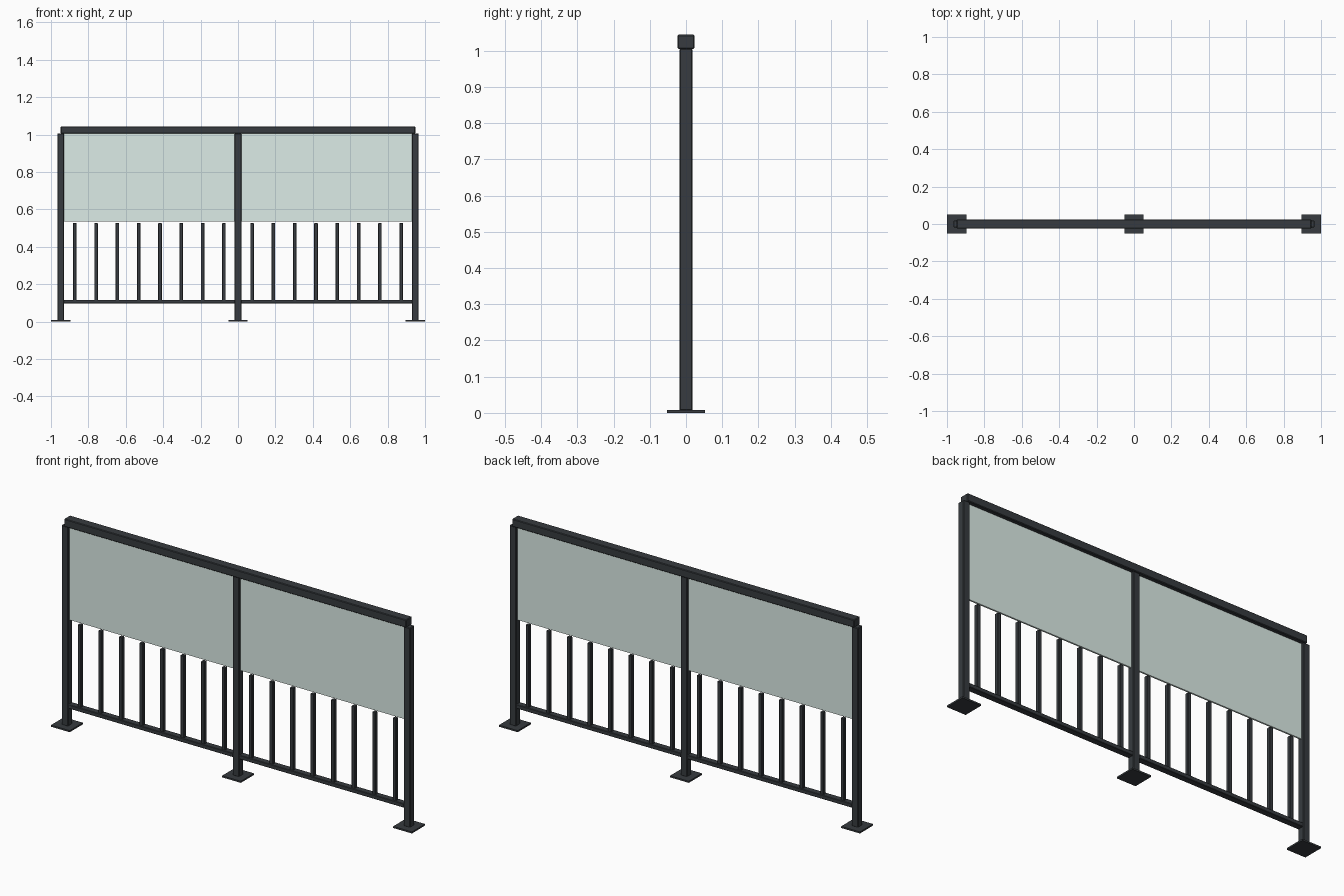
import bpy

if "Cube" in bpy.data.objects:
    bpy.data.objects.remove(bpy.data.objects["Cube"])


def material(name, color):
    m = bpy.data.materials.new(name)
    m.diffuse_color = color
    m.use_nodes = True
    m.node_tree.nodes["Principled BSDF"].inputs["Base Color"].default_value = m.diffuse_color
    return m


METAL = material("dark_metal", (0.038, 0.044, 0.050, 1))
GLASS = material("frosted_glass", (0.72, 0.84, 0.80, 0.5))


def box(name, x, y, z, mat=METAL, bevel=0.0):
    """Box from (min, max) ranges, optionally with chamfered edges."""
    bpy.ops.mesh.primitive_cube_add(
        size=1, location=[(a + b) / 2 for a, b in (x, y, z)])
    ob = bpy.context.object
    ob.name = name
    ob.scale = [b - a for a, b in (x, y, z)]
    bpy.ops.object.transform_apply(location=False, rotation=False, scale=True)
    ob.data.materials.append(mat)
    if bevel:
        mod = ob.modifiers.new("chamfered_edges", 'BEVEL')
        mod.width = bevel
        mod.segments = 1


def span(c, w):
    return (c - w / 2, c + w / 2)


BAY = 0.948     # distance between post centres
POST = 0.036    # post width

# Posts standing on square base plates
for x in (-BAY, 0, BAY):
    box("base_plate", span(x, 0.104), span(0, 0.104), (0, 0.008))
    box("post", span(x, POST), span(0, POST), (0.006, 1.006), bevel=0.003)

# Handrail across all posts
box("handrail", (-BAY, BAY), span(0, 0.047), (1.005, 1.044), bevel=0.003)

# Each bay: bottom rail, balusters and glass panel
for left in (-BAY, 0):
    inner = (left + POST / 2 - 0.001, left + BAY - POST / 2 + 0.001)
    box("bottom_rail", inner, span(0, 0.032), (0.096, 0.116), bevel=0.002)
    for i in range(8):
        x = left + 0.075 + i * 0.114
        box("baluster", span(x, 0.019), span(0, 0.019), (0.114, 0.527), bevel=0.002)
    box("glass_panel", inner, span(0, 0.008), (0.535, 1.007), GLASS)
